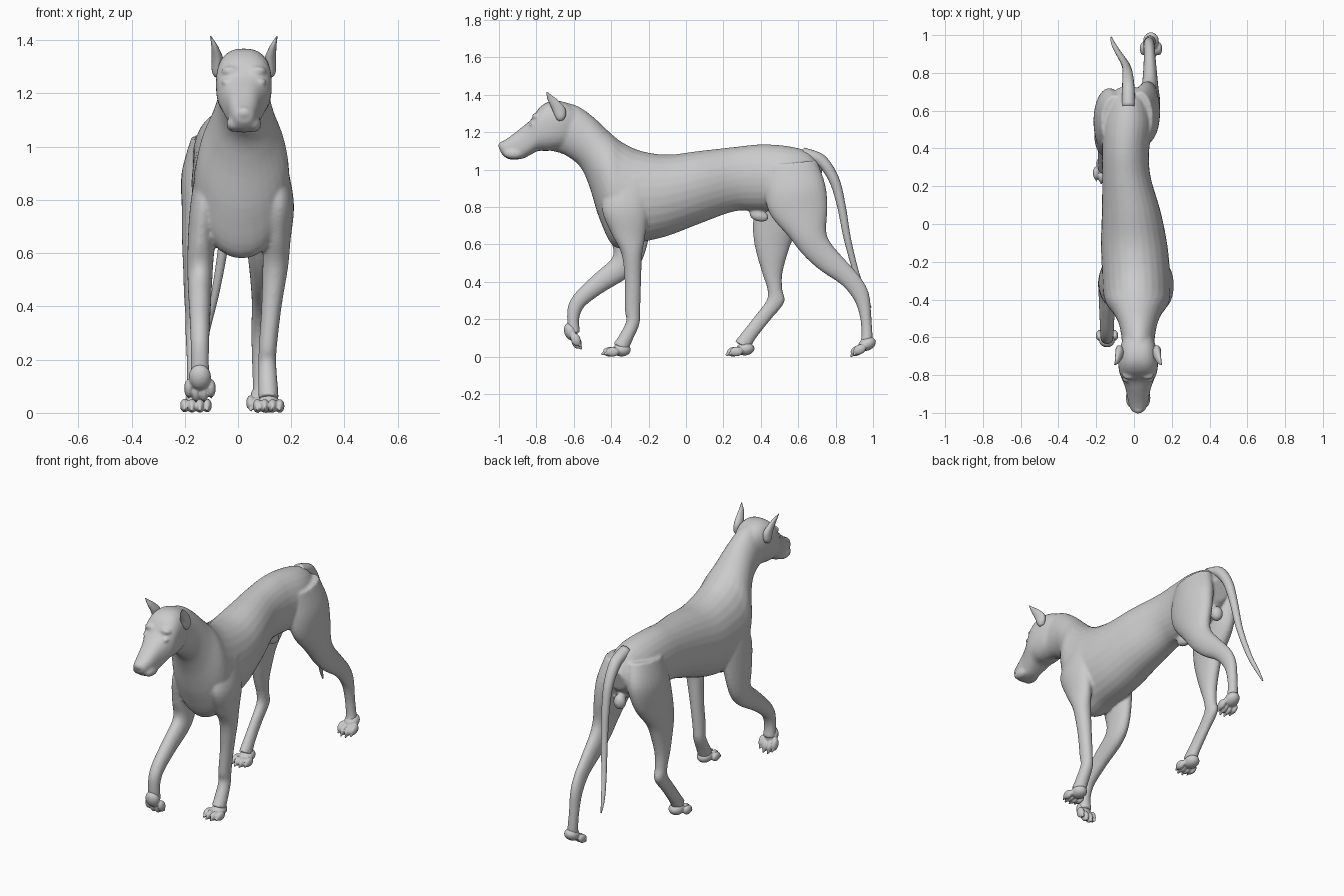
import bpy, bmesh, math
from mathutils import Matrix, Vector

CX = 0.022  # head centre line


def spline(a, b, c, d, t):
    return 0.5 * (2 * b + (c - a) * t + (2 * a - 5 * b + 4 * c - d) * t * t
                  + (3 * b - a - 3 * c + d) * t ** 3)


def spow(v, p):
    return math.copysign(abs(v) ** p, v)


def loft(bm, rows, p=1.0, n=28, steps=5):
    """Skin through rows of (edge1 y, z, edge2 y, z, centre x, half width)."""
    rows = [[Vector((r[4], r[0], r[1])), Vector((r[4], r[2], r[3])), r[5]] for r in rows]
    rings, last = [], len(rows) - 1
    for i in range(last):
        q = [rows[max(i - 1, 0)], rows[i], rows[i + 1], rows[min(i + 2, last)]]
        for s in range(steps + (i == last - 1)):
            t = s / steps
            a, b, w = (spline(*[k[j] for k in q], t) for j in range(3))
            ring = []
            for k in range(n):
                ang = 2 * math.pi * k / n
                ring.append(bm.verts.new((a + b) / 2 + (a - b) / 2 * spow(math.sin(ang), p)
                                         + Vector((w * spow(math.cos(ang), p), 0, 0))))
            rings.append(ring)
    for r0, r1 in zip(rings, rings[1:]):
        for k in range(n):
            bm.faces.new((r0[k], r0[(k + 1) % n], r1[(k + 1) % n], r1[k]))
    bm.faces.new(rings[0])
    bm.faces.new(rings[-1])


def ball(bm, c, r, rx=0.0):
    m = Matrix.Translation(c) @ Matrix.Rotation(rx, 4, 'X') @ Matrix.Diagonal((*r, 1))
    bmesh.ops.create_uvsphere(bm, u_segments=20, v_segments=12, radius=1, matrix=m)


def finish(name, bm, voxel=0, smooth=0):
    bmesh.ops.recalc_face_normals(bm, faces=bm.faces)
    me = bpy.data.meshes.new(name)
    bm.to_mesh(me)
    bm.free()
    me.shade_smooth()
    ob = bpy.data.objects.new(name, me)
    bpy.context.collection.objects.link(ob)
    if voxel:
        r = ob.modifiers.new("fuse", 'REMESH')
        r.mode, r.voxel_size, r.use_smooth_shade = 'VOXEL', voxel, True
        s = ob.modifiers.new("soften", 'SMOOTH')
        s.factor, s.iterations = 0.5, smooth
    return ob


body = bmesh.new()

# torso and neck: top edge, bottom edge
loft(body, [
    (0.73, 1.00, 0.70, 0.88, -0.03, 0.06), (0.66, 1.09, 0.62, 0.80, -0.03, 0.10),
    (0.55, 1.125, 0.50, 0.78, -0.035, 0.13), (0.40, 1.135, 0.36, 0.78, -0.045, 0.125),
    (0.25, 1.12, 0.25, 0.775, -0.04, 0.128), (0.07, 1.10, 0.07, 0.71, -0.015, 0.155),
    (-0.10, 1.08, -0.10, 0.645, 0.0, 0.175), (-0.24, 1.10, -0.25, 0.61, 0.01, 0.18),
    (-0.33, 1.14, -0.38, 0.585, 0.015, 0.18), (-0.38, 1.175, -0.46, 0.73, 0.018, 0.165),
    (-0.43, 1.22, -0.52, 0.92, 0.02, 0.125), (-0.50, 1.285, -0.57, 1.02, CX, 0.10),
    (-0.58, 1.34, -0.65, 1.08, CX, 0.087), (-0.67, 1.365, -0.72, 1.10, CX, 0.085)])

# head and muzzle
loft(body, [
    (-0.55, 1.30, -0.62, 1.12, CX, 0.07), (-0.64, 1.358, -0.68, 1.11, CX, 0.097),
    (-0.72, 1.367, -0.74, 1.10, CX, 0.105), (-0.78, 1.335, -0.79, 1.10, CX, 0.10),
    (-0.83, 1.267, -0.83, 1.08, CX, 0.082), (-0.88, 1.225, -0.87, 1.06, CX, 0.066),
    (-0.94, 1.178, -0.93, 1.053, CX, 0.054), (-0.985, 1.148, -0.965, 1.065, CX, 0.042),
    (-1.0, 1.135, -0.99, 1.09, CX, 0.026)], p=0.8)
ball(body, (CX, -0.985, 1.128), (0.028, 0.02, 0.022))
for s in (-1, 1):
    ball(body, (CX + s * 0.064, -0.822, 1.243), (0.02, 0.018, 0.012))   # eye
    ball(body, (CX + s * 0.05, -0.80, 1.285), (0.035, 0.025, 0.018))    # brow
    ball(body, (CX + s * 0.036, -0.92, 1.085), (0.03, 0.055, 0.03))     # lip

# front leg, planted: front edge, back edge
loft(body, [
    (-0.40, 0.96, -0.18, 0.95, 0.13, 0.05), (-0.45, 0.80, -0.20, 0.78, 0.15, 0.06),
    (-0.40, 0.66, -0.22, 0.63, 0.145, 0.052), (-0.345, 0.55, -0.235, 0.54, 0.14, 0.048),
    (-0.328, 0.40, -0.24, 0.40, 0.126, 0.038), (-0.327, 0.25, -0.245, 0.24, 0.112, 0.034),
    (-0.32, 0.19, -0.25, 0.17, 0.11, 0.034), (-0.36, 0.11, -0.285, 0.09, 0.113, 0.037),
    (-0.39, 0.07, -0.31, 0.03, 0.115, 0.038)])

# front leg, lifted
loft(body, [
    (-0.38, 0.96, -0.17, 0.95, -0.10, 0.05), (-0.43, 0.80, -0.18, 0.75, -0.125, 0.055),
    (-0.41, 0.65, -0.22, 0.55, -0.14, 0.05), (-0.39, 0.54, -0.29, 0.44, -0.143, 0.046),
    (-0.48, 0.45, -0.44, 0.345, -0.143, 0.041), (-0.58, 0.355, -0.53, 0.28, -0.143, 0.037),
    (-0.628, 0.28, -0.56, 0.24, -0.143, 0.035), (-0.636, 0.20, -0.572, 0.19, -0.143, 0.034),
    (-0.628, 0.12, -0.565, 0.13, -0.143, 0.036)])

# hind leg, pushing back
loft(body, [
    (0.42, 1.02, 0.70, 1.05, 0.03, 0.07), (0.42, 0.88, 0.745, 0.92, 0.058, 0.076),
    (0.45, 0.76, 0.757, 0.80, 0.072, 0.066), (0.55, 0.64, 0.75, 0.67, 0.083, 0.055),
    (0.63, 0.54, 0.78, 0.60, 0.085, 0.046), (0.72, 0.46, 0.85, 0.52, 0.085, 0.038),
    (0.83, 0.385, 0.937, 0.42, 0.083, 0.031), (0.90, 0.30, 0.98, 0.33, 0.08, 0.03),
    (0.932, 0.20, 0.992, 0.20, 0.08, 0.028), (0.937, 0.10, 0.998, 0.10, 0.085, 0.03),
    (0.92, 0.06, 0.99, 0.04, 0.088, 0.034)])

# hind leg, stepping forward
loft(body, [
    (0.40, 1.02, 0.68, 1.05, -0.10, 0.075), (0.38, 0.88, 0.72, 0.92, -0.13, 0.082),
    (0.36, 0.75, 0.68, 0.77, -0.145, 0.066), (0.36, 0.64, 0.58, 0.64, -0.155, 0.055),
    (0.38, 0.54, 0.54, 0.54, -0.16, 0.046), (0.41, 0.44, 0.515, 0.44, -0.165, 0.038),
    (0.435, 0.36, 0.515, 0.36, -0.166, 0.032), (0.43, 0.30, 0.525, 0.29, -0.166, 0.031),
    (0.37, 0.22, 0.45, 0.195, -0.165, 0.028), (0.30, 0.13, 0.375, 0.10, -0.162, 0.03),
    (0.26, 0.08, 0.34, 0.04, -0.16, 0.034)])

# underside details
ball(body, (-0.04, 0.39, 0.755), (0.026, 0.055, 0.032), -0.3)
ball(body, (-0.035, 0.685, 0.80), (0.036, 0.036, 0.045))
finish("body", body, 0.0075, 7)


# paws: pad, four toes and claws, pitched about x
def paw(name, origin, pitch):
    bm = bmesh.new()
    ball(bm, (0, 0.012, 0.036), (0.042, 0.05, 0.035))
    for x, y in ((-0.042, -0.036), (-0.015, -0.052), (0.015, -0.052), (0.042, -0.036)):
        ball(bm, (x, y, 0.026), (0.0175, 0.036, 0.026))
        ball(bm, (x, y - 0.033, 0.016), (0.006, 0.014, 0.009), 0.3)
    bm.transform(Matrix.Translation(origin) @ Matrix.Rotation(math.radians(pitch), 4, 'X'))
    finish(name, bm, 0.005, 2)


paw("front_paw_planted", (0.115, -0.357, 0), 0)
paw("front_paw_lifted", (-0.143, -0.578, 0.135), 110)
paw("hind_paw_back", (0.09, 0.972, 0.03), 25)
paw("hind_paw_forward", (-0.158, 0.308, 0.005), 5)

# ears: back edge, front edge
for side, s in (("left", -1), ("right", 1)):
    bm = bmesh.new()
    loft(bm, [(y0, z0, y1, z1, CX + s * x, w) for y0, z0, y1, z1, x, w in (
        (-0.655, 1.265, -0.68, 1.26, 0.098, 0.012), (-0.643, 1.29, -0.695, 1.275, 0.10, 0.02),
        (-0.647, 1.33, -0.717, 1.325, 0.099, 0.022), (-0.685, 1.372, -0.738, 1.37, 0.108, 0.014),
        (-0.715, 1.395, -0.744, 1.393, 0.116, 0.008), (-0.742, 1.416, -0.747, 1.415, 0.125, 0.002))])
    finish(side + "_ear", bm)

# tail: thickness measured across the path
path = [(-0.03, 0.62, 1.085, 0.035), (-0.03, 0.72, 1.05, 0.033), (-0.033, 0.79, 0.95, 0.028),
        (-0.04, 0.83, 0.81, 0.023), (-0.055, 0.863, 0.63, 0.019), (-0.085, 0.91, 0.45, 0.015),
        (-0.11, 0.955, 0.335, 0.011), (-0.12, 0.988, 0.262, 0.004)]
rows = []
for i, (x, y, z, r) in enumerate(path):
    a, b = path[max(i - 1, 0)], path[min(i + 1, len(path) - 1)]
    d = Vector((b[1] - a[1], b[2] - a[2])).normalized() * r
    rows.append((y - d.y, z + d.x, y + d.y, z - d.x, x, r))
bm = bmesh.new()
loft(bm, rows, n=16)
finish("tail", bm)
